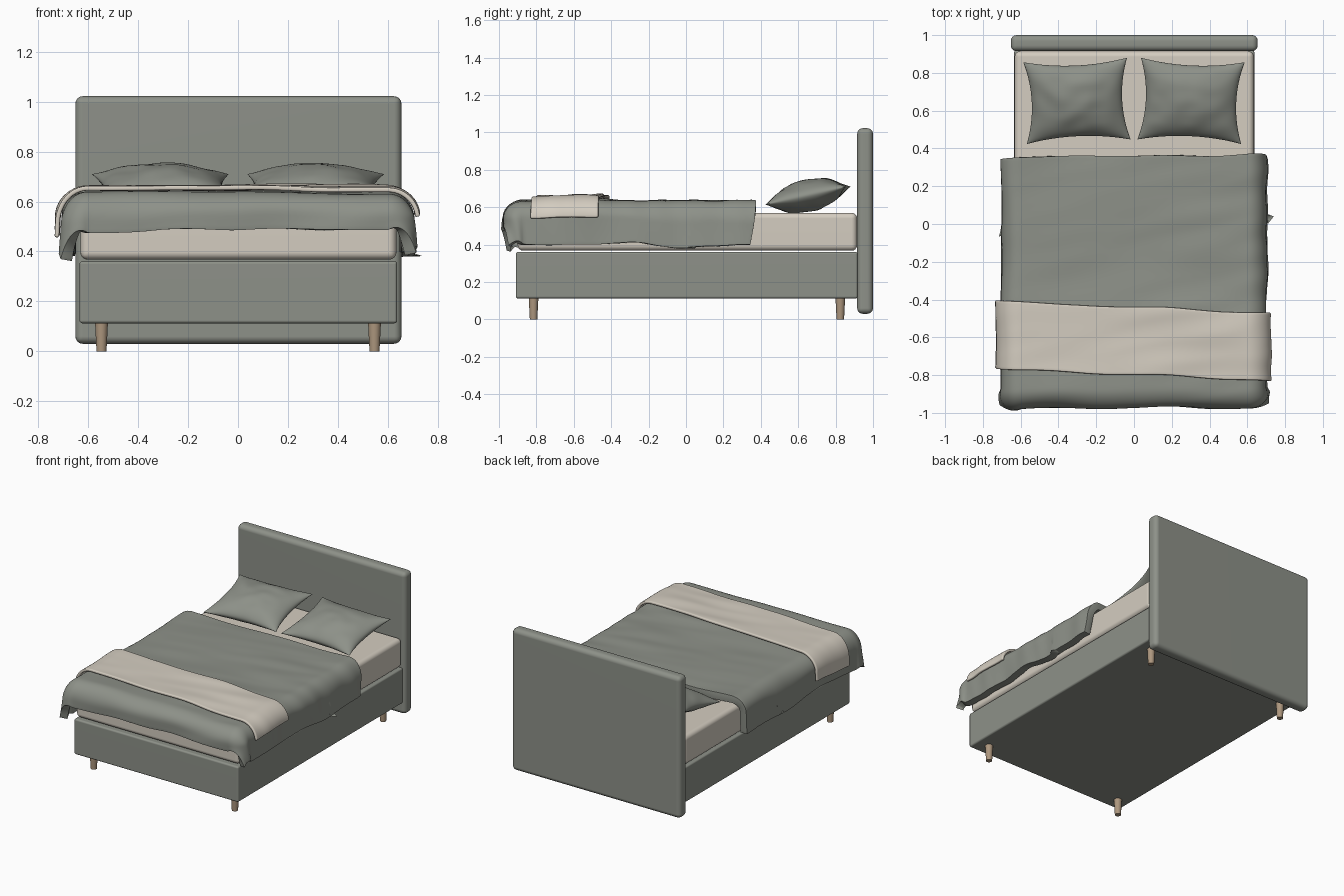
import bpy, bmesh, math
from mathutils import Matrix, Vector, noise

cube = bpy.data.objects.get("Cube")
if cube:
    bpy.data.objects.remove(cube, do_unlink=True)


def material(name, rgb):
    m = bpy.data.materials.new(name)
    m.use_nodes = True
    m.diffuse_color = (*rgb, 1)
    m.node_tree.nodes["Principled BSDF"].inputs["Base Color"].default_value = (*rgb, 1)
    return m


GREY = material("sage grey fabric", (0.27, 0.285, 0.25))
CREAM = material("cream fabric", (0.66, 0.61, 0.53))
WOOD = material("light wood", (0.42, 0.31, 0.21))


def finish(bm, name, mat, angle=40):
    mesh = bpy.data.meshes.new(name)
    bm.to_mesh(mesh)
    bm.free()
    ob = bpy.data.objects.new(name, mesh)
    bpy.context.collection.objects.link(ob)
    mesh.materials.append(mat)
    bpy.ops.object.select_all(action='DESELECT')
    ob.select_set(True)
    bpy.context.view_layer.objects.active = ob
    bpy.ops.object.shade_smooth_by_angle(angle=math.radians(angle))
    return ob


def box(name, mat, low, high, bevel):
    low, high = Vector(low), Vector(high)
    bm = bmesh.new()
    bmesh.ops.create_cube(bm, size=1)
    bmesh.ops.scale(bm, vec=high - low, verts=bm.verts)
    bmesh.ops.translate(bm, vec=(low + high) / 2, verts=bm.verts)
    bmesh.ops.bevel(bm, geom=bm.edges[:], offset=bevel, segments=4,
                    profile=0.5, affect='EDGES')
    ob = finish(bm, name, mat)
    ob.modifiers.new("even shading", 'WEIGHTED_NORMAL')
    return ob


# Upholstered frame and mattress
box("headboard", GREY, (-0.652, 0.915, 0.03), (0.655, 1.0, 1.022), 0.03)
box("bed_base", GREY, (-0.635, -0.91, 0.112), (0.638, 0.918, 0.361), 0.012)
box("mattress", CREAM, (-0.632, -0.9, 0.367), (0.635, 0.915, 0.57), 0.03)

# Tapered legs
for side, sx in (("right", -1), ("left", 1)):
    for end, y in (("front", -0.815), ("back", 0.825)):
        bm = bmesh.new()
        bmesh.ops.create_cone(bm, cap_ends=True, segments=20, radius1=0.02,
                              radius2=0.026, depth=0.118)
        bmesh.ops.translate(bm, vec=(sx * 0.547, y, 0.059), verts=bm.verts)
        finish(bm, f"{end}_{side}_leg", WOOD)


def wrinkle(u, v):
    # Long soft creases that run mostly across the bed
    broad = noise.noise((u * 2, v * 3, 3.1))
    crease = noise.noise((u * 2.2 + v, v * 9 - u * 2, 7.7))
    return 0.010 * broad + 0.009 * crease * (0.7 + 0.5 * u)


def drape(name, mat, xs, ys, half, front, radius, top, thick, skew, flare):
    # Cloth lying on a rectangle and bending down past its edges
    nx, ny = 110, int(110 * (ys[1] - ys[0]) / (xs[1] - xs[0]))
    bm = bmesh.new()
    bmesh.ops.create_grid(bm, x_segments=nx, y_segments=ny, size=1)
    quarter = radius * math.pi / 2
    for p in bm.verts:
        u = xs[0] + (p.co.x + 1) / 2 * (xs[1] - xs[0])
        v = ys[0] + (p.co.y + 1) / 2 * (ys[1] - ys[0])
        inner = Vector((max(-half, min(half, u)), max(front, v)))
        over = Vector((u, v)) - inner
        t = over.length
        n = over / t if t > 1e-6 else Vector((0, 0))
        corner = abs(2 * n.x * n.y)
        t *= 1 - 0.18 * corner
        if t < quarter:
            out, drop = radius * math.sin(t / radius), radius * (1 - math.cos(t / radius))
        else:
            out, drop = radius, radius + t - quarter
        w = wrinkle(u, v)
        steep = min(1, drop / radius)
        out += steep * (w + drop * (flare + 0.14 * corner))
        x, y = inner + n * out
        y += skew * u + 0.014 * noise.noise((u * 3, top, v)) - 0.1 * drop * (v > 0)
        z = top - drop + w * (1 - 0.5 * steep)
        z += 0.03 * steep * noise.noise((u * 3, v * 3, 1.5))
        p.co = (x, y, z)
    bm.normal_update()
    ob = finish(bm, name, mat, 80)
    solid = ob.modifiers.new("thickness", 'SOLIDIFY')
    solid.thickness, solid.offset = thick, -1
    soft = ob.modifiers.new("soft hem", 'BEVEL')
    soft.width, soft.segments = thick * 0.35, 3
    soft.limit_method, soft.angle_limit = 'ANGLE', math.radians(60)
    return ob


# Bedding
drape("duvet", GREY, (-0.9, 0.9), (-1.085, 0.36), 0.6, -0.875, 0.1,
      0.637, 0.05, 0.01, 0.02)
drape("throw_blanket", CREAM, (-0.87, 0.8), (-0.8, -0.44), 0.6, -2, 0.125,
      0.662, 0.018, -0.035, 0.04)


def pillow(name, sx):
    bm = bmesh.new()
    for face in (1, -1):
        sheet = bmesh.new()
        bmesh.ops.create_grid(sheet, x_segments=32, y_segments=32, size=1)
        for p in sheet.verts:
            # Denser rows towards the seam keep the rim round
            a, b = (math.sin(c * math.pi / 2) for c in p.co[:2])
            puff = max(0, (1 - a * a) * (1 - b * b)) ** 0.55
            folds = 1 + 0.12 * noise.noise((a * 2.5, b * 2.5, sx * 4 + face))
            p.co = (0.275 * a * (1 - 0.13 * (1 - b * b)),
                    0.222 * b * (1 - 0.14 * (1 - a * a)),
                    face * 0.084 * puff * folds)
        if face < 0:
            bmesh.ops.reverse_faces(sheet, faces=sheet.faces[:])
        part = bpy.data.meshes.new("pillow_half")
        sheet.to_mesh(part)
        sheet.free()
        bm.from_mesh(part)
        bpy.data.meshes.remove(part)
    bmesh.ops.remove_doubles(bm, verts=bm.verts[:], dist=0.0003)
    place = (Matrix.Translation((sx * 0.302, 0.652, 0.662))
             @ Matrix.Rotation(math.radians(-2.5 * sx), 4, 'Z')
             @ Matrix.Rotation(math.radians(12.5), 4, 'X'))
    bmesh.ops.transform(bm, matrix=place, verts=bm.verts)
    return finish(bm, name, GREY, 60)


pillow("right_pillow", -1)
pillow("left_pillow", 1)
